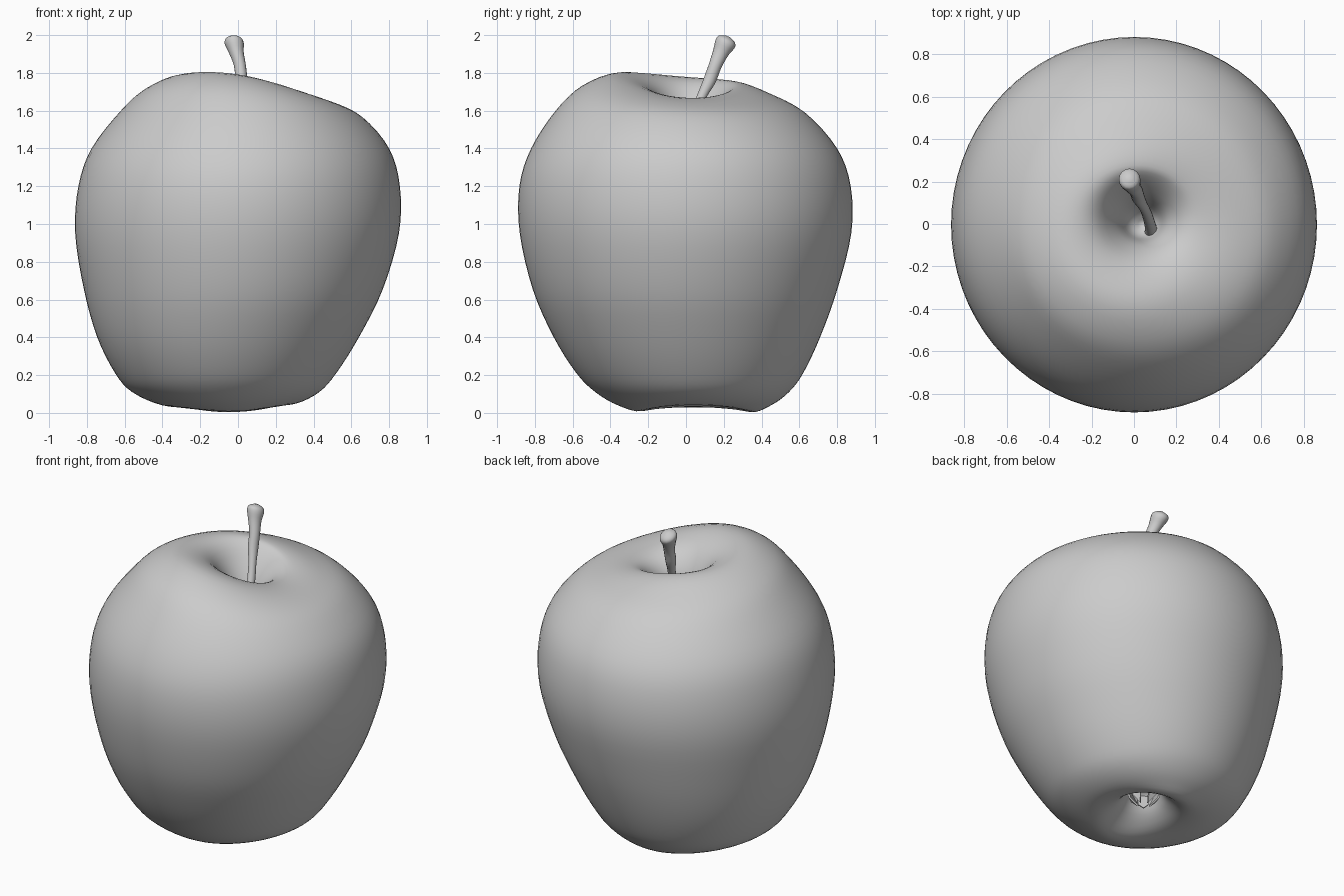
import bpy, bmesh
from math import sin, cos, pi, tau

if "Cube" in bpy.data.objects:
    bpy.data.objects.remove(bpy.data.objects["Cube"])


def spline(rows, sub):
    """Catmull-Rom interpolation through a list of number rows."""
    out = []
    for i in range(len(rows) - 1):
        p0, p1 = rows[max(i - 1, 0)], rows[i]
        p2, p3 = rows[i + 1], rows[min(i + 2, len(rows) - 1)]
        for k in range(sub):
            t = k / sub
            out.append([0.5 * (2 * b + (c - a) * t + (2 * a - 5 * b + 4 * c - d) * t * t
                               + (3 * b - a - 3 * c + d) * t ** 3)
                        for a, b, c, d in zip(p0, p1, p2, p3)])
    out.append(list(rows[-1]))
    return out


def loft(name, rows, sides, sub):
    """Skin elliptical rings: xL, xR, yF, yB and the heights at those four points."""
    bm = bmesh.new()
    rings = []
    for xl, xr, yf, yb, zl, zr, zf, zb in spline(rows, sub):
        ring = []
        for i in range(sides):
            a = tau * i / sides
            c, s = cos(a), sin(a)
            z = ((zl + zr) * c * c + (zf + zb) * s * s + (zr - zl) * c + (zb - zf) * s) / 2
            ring.append(bm.verts.new(((xl + xr + (xr - xl) * c) / 2,
                                      (yf + yb + (yb - yf) * s) / 2, z)))
        rings.append(ring)
    for lo, hi in zip(rings, rings[1:]):
        for i in range(sides):
            j = (i + 1) % sides
            bm.faces.new((lo[i], lo[j], hi[j], hi[i]))
    bm.faces.new(rings[0][::-1])
    bm.faces.new(rings[-1])
    return finish(name, bm)


def finish(name, bm):
    bmesh.ops.recalc_face_normals(bm, faces=bm.faces)
    me = bpy.data.meshes.new(name)
    bm.to_mesh(me)
    bm.free()
    for p in me.polygons:
        p.use_smooth = True
    ob = bpy.data.objects.new(name, me)
    bpy.context.collection.objects.link(ob)
    return ob


def level(xl, xr, yf, yb, z):
    return (xl, xr, yf, yb, z, z, z, z)


# Apple body: basin underneath, lopsided sides, sloping rim and stem cavity
body = [
    level(-0.02, 0.02, 0.07, 0.11, 0.20),
    level(-0.08, 0.08, 0.01, 0.17, 0.18),
    level(-0.14, 0.13, -0.08, 0.23, 0.09),
    (-0.24, 0.20, -0.23, 0.34, 0.035, 0.045, 0.01, 0.005),
    (-0.40, 0.31, -0.36, 0.45, 0.04, 0.05, 0.04, 0.04),
    level(-0.56, 0.43, -0.48, 0.545, 0.11),
    level(-0.65, 0.52, -0.58, 0.62, 0.21),
    level(-0.745, 0.64, -0.70, 0.71, 0.40),
    level(-0.815, 0.765, -0.81, 0.80, 0.65),
    level(-0.862, 0.852, -0.88, 0.875, 0.95),
    level(-0.845, 0.857, -0.882, 0.872, 1.20),
    level(-0.775, 0.80, -0.82, 0.80, 1.40),
    (-0.62, 0.66, -0.69, 0.63, 1.60, 1.565, 1.60, 1.59),
    (-0.49, 0.51, -0.55, 0.44, 1.715, 1.64, 1.73, 1.69),
    (-0.33, 0.35, -0.37, 0.30, 1.78, 1.67, 1.79, 1.735),
    (-0.19, 0.24, -0.20, 0.23, 1.745, 1.65, 1.73, 1.71),
    (-0.09, 0.16, -0.10, 0.14, 1.60, 1.57, 1.60, 1.59),
    level(-0.03, 0.11, -0.06, 0.07, 1.44),
    level(0.03, 0.05, -0.01, 0.01, 1.39),
]
loft("apple_body", body, 72, 4)

# Leaning stem with a knobbed tip
stem = []
for x, y, z, r in [(0.08, -0.05, 1.37, 0.035), (0.08, -0.02, 1.45, 0.028),
                   (0.06, 0.05, 1.60, 0.024), (0.04, 0.09, 1.69, 0.024),
                   (0.02, 0.125, 1.76, 0.031), (0.01, 0.155, 1.84, 0.032),
                   (-0.01, 0.185, 1.91, 0.040), (-0.02, 0.208, 1.955, 0.051),
                   (-0.022, 0.215, 1.98, 0.042), (-0.022, 0.22, 1.994, 0.012)]:
    t = 0.4 * r
    stem.append((x - r, x + r, y - r, y + r, z, z, z + t, z - t))
loft("stem", stem, 16, 3)

# Small dried sepals curled inside the basin
bm = bmesh.new()
for k in range(5):
    a = tau * k / 5 + 0.3
    d, n = (cos(a), sin(a)), (-sin(a), cos(a))
    pts = [(0.09, -0.035, 0.185), (0.09, 0.035, 0.185), (0.075, 0.03, 0.11), (0.03, 0.0, 0.06),
           (0.075, -0.03, 0.11)]
    lower = [bm.verts.new((d[0] * u + n[0] * v, 0.09 + d[1] * u + n[1] * v, z)) for u, v, z in pts]
    f = bm.faces.new(lower)
    ext = bmesh.ops.extrude_face_region(bm, geom=[f])
    top = [v for v in ext["geom"] if isinstance(v, bmesh.types.BMVert)]
    bmesh.ops.translate(bm, verts=top, vec=(d[0] * 0.01, d[1] * 0.01, 0))
sepals = finish("sepals", bm)
for p in sepals.data.polygons:
    p.use_smooth = False
